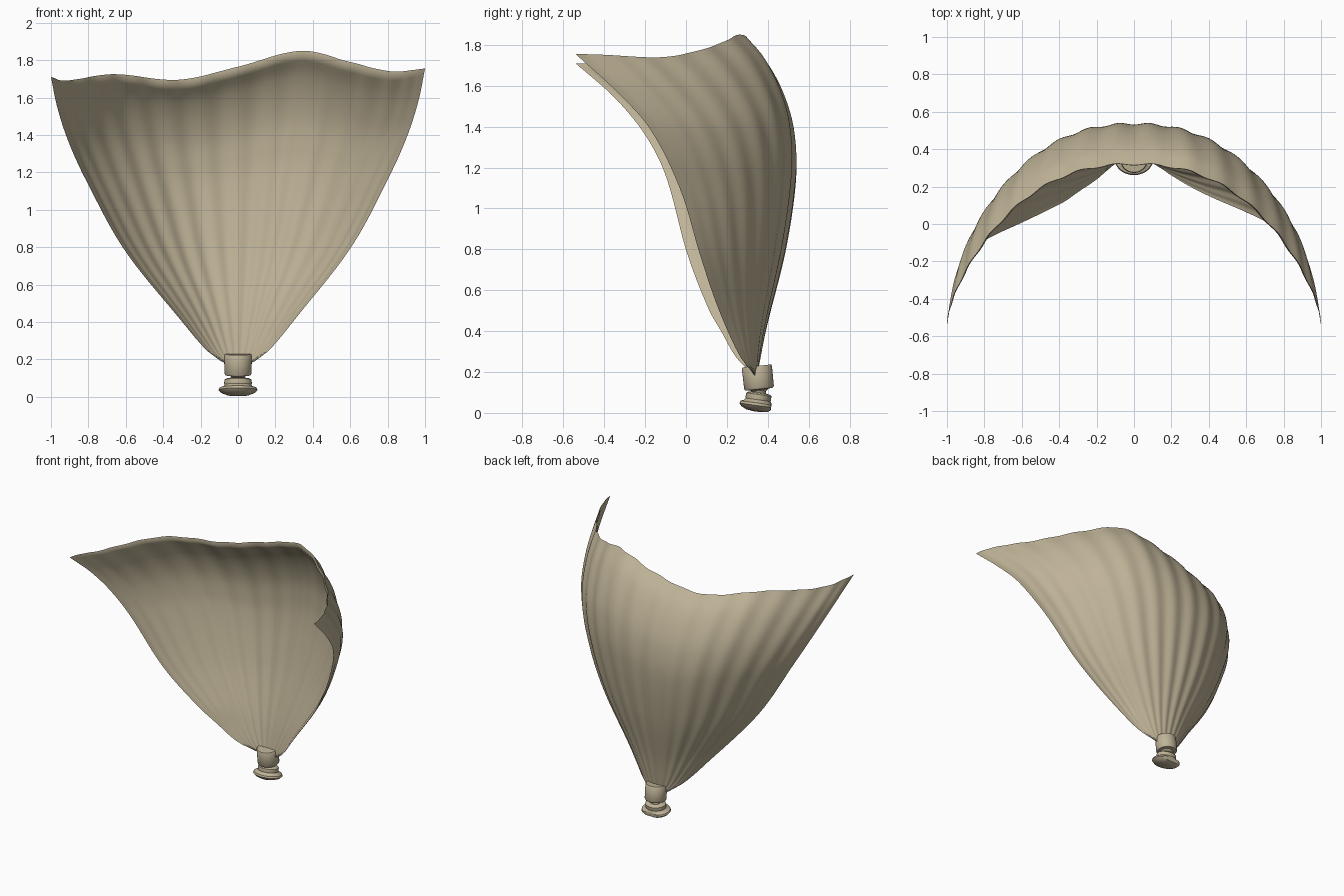
import bpy, bmesh, math

if "Cube" in bpy.data.objects:
    bpy.data.objects.remove(bpy.data.objects["Cube"])

tan = bpy.data.materials.new("tan")
tan.diffuse_color = (.52, .45, .31, 1)
tan.use_nodes = True
tan.node_tree.nodes["Principled BSDF"].inputs["Base Color"].default_value = tan.diffuse_color


def curve(keys):
    """Smooth Hermite interpolation through (t, value) keys."""
    def slope(i):
        a, b = keys[max(i - 1, 0)], keys[min(i + 1, len(keys) - 1)]
        return (b[1] - a[1]) / (b[0] - a[0])

    def f(t):
        i = 0
        while i < len(keys) - 2 and t > keys[i + 1][0]:
            i += 1
        (t0, p0), (t1, p1) = keys[i], keys[i + 1]
        h = t1 - t0
        s = min(max((t - t0) / h, 0), 1)
        return (p0 * (1 + 2 * s) * (1 - s) ** 2 + slope(i) * h * s * (1 - s) ** 2
                + p1 * s * s * (3 - 2 * s) + slope(i + 1) * h * s * s * (s - 1))
    return f


def finish(name, bm, angle=40):
    bmesh.ops.recalc_face_normals(bm, faces=bm.faces)
    me = bpy.data.meshes.new(name)
    bm.to_mesh(me)
    bm.free()
    me.materials.append(tan)
    ob = bpy.data.objects.new(name, me)
    bpy.context.collection.objects.link(ob)
    bpy.ops.object.select_all(action='DESELECT')
    bpy.context.view_layer.objects.active = ob
    ob.select_set(True)
    bpy.ops.object.shade_smooth_by_angle(angle=math.radians(angle))
    return ob


# Petal profiles: half width, spine depth, edge depths, rim height
half_w = curve([(0, .09), (.04, .17), (.14, .30), (.39, .605), (.64, .815), (.77, .905), (.89, .965), (1, 1)])
spine = curve([(0, .345), (.15, .39), (.4, .485), (.62, .535), (.75, .525), (.85, .48), (.94, .405), (1, .32)])
edge_l = curve([(0, .33), (.05, .25), (.14, .17), (.21, .11), (.39, .005), (.64, -.10), (.77, -.2), (.89, -.35), (1, -.54)])
edge_r = curve([(0, .33), (.06, .26), (.21, .155), (.37, .07), (.58, -.03), (.77, -.18), (.89, -.35), (1, -.54)])
rim = curve([(-1, 1.71), (-.93, 1.69), (-.67, 1.725), (-.32, 1.695), (0, 1.765), (.34, 1.85), (.6, 1.79), (.82, 1.74), (1, 1.755)])

# Petal: ribbed shell, both skins built together so the sides taper thin
NU, NV, RIBS = 200, 60, 32


def petal_point(i, j, inset):
    t = (i / NU - .5) * math.pi
    u, v = math.sin(t), j / NV
    cs = max(math.cos(t), 0)
    bow = .5 * abs(u) ** 2.6 + .5 * (1 - cs)
    ye = edge_l(v) if u < 0 else edge_r(v)
    w = half_w(v)
    rib = -math.cos(RIBS * t) * .0055 * cs ** .7 * min(1, w * 1.6)
    d = rib - inset * .02 * cs * min(1, .3 + w)
    z0 = .17 + .02 * u * u
    z = z0 + (rim(u) - z0) * v
    # inner lip drops so the rim rolls over
    dz = -inset * .03 * cs ** .5 * max(0, v - .7) / .3
    dy = inset * .018 * cs * max(0, v - .7) / .3
    return (w * u + d * u, spine(v) + (ye - spine(v)) * bow + d * cs + dy, z + dz)


bm = bmesh.new()
skins = [[[bm.verts.new(petal_point(i, j, k)) for i in range(NU + 1)]
          for j in range(NV + 1)] for k in (0, 1)]
for g in skins:
    for j in range(NV):
        for i in range(NU):
            bm.faces.new((g[j][i], g[j][i + 1], g[j + 1][i + 1], g[j + 1][i]))
a, b = skins
for j in (0, NV):
    for i in range(NU):
        bm.faces.new((a[j][i], a[j][i + 1], b[j][i + 1], b[j][i]))
bmesh.ops.remove_doubles(bm, verts=bm.verts, dist=1e-5)
finish("petal", bm, 75)


def lathe(name, profile, loc, tilt, back=1.0, squash=1.0, seg=48):
    bm = bmesh.new()
    rings = []
    for r, z in profile:
        rings.append([bm.verts.new((r * math.cos(2 * math.pi * k / seg),
                                    min(squash * r * math.sin(2 * math.pi * k / seg), back), z))
                      for k in range(seg)])
    for p, q in zip(rings, rings[1:]):
        for k in range(seg):
            n = (k + 1) % seg
            bm.faces.new((p[k], p[n], q[n], q[k]))
    bm.faces.new(rings[0])
    bm.faces.new(rings[-1])
    ob = finish(name, bm, 35)
    ob.location = loc
    ob.rotation_euler.x = math.radians(tilt)


# Stem collar
lathe("stem_collar", [(.03, -.075), (.045, -.06), (.068, -.058), (.073, -.05),
                      (.074, .05), (.07, .056), (.03, .056)], (0, .352, .174), 6)
# Stem knob with flange, flattened at the back
lathe("stem_knob", [(.02, -.038), (.06, -.034), (.09, -.022), (.104, -.008), (.1, .004),
                    (.078, .012), (.072, .02), (.074, .028), (.073, .046), (.066, .052),
                    (.04, .056), (.035, .08)], (0, .35, .044), -8, back=.068, squash=.85)
